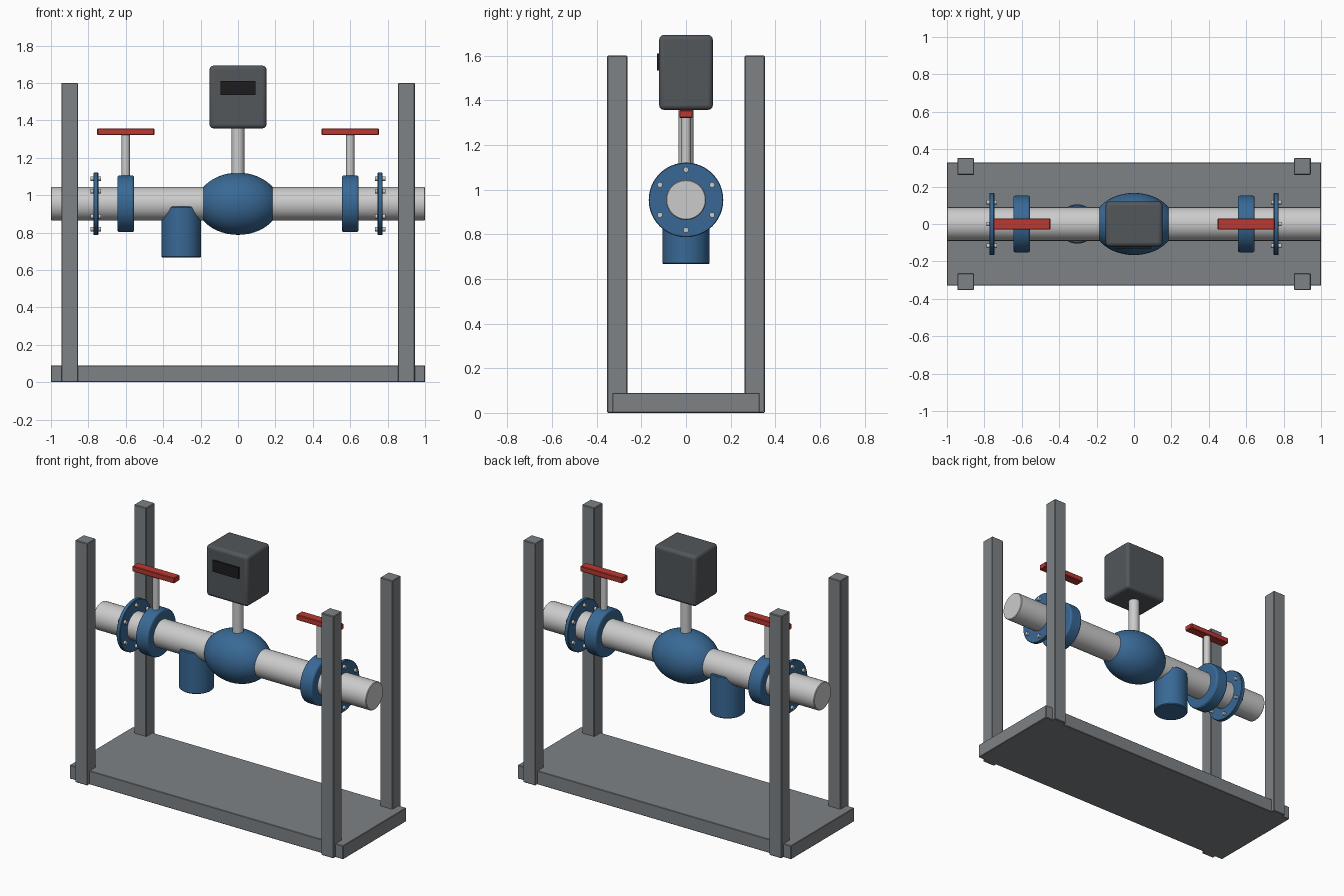
import bpy, math

if "Cube" in bpy.data.objects:
    bpy.data.objects.remove(bpy.data.objects["Cube"])

PIPE_Z = 0.954


def material(name, rgb):
    m = bpy.data.materials.new(name)
    m.diffuse_color = (*rgb, 1)
    m.use_nodes = True
    m.node_tree.nodes["Principled BSDF"].inputs["Base Color"].default_value = m.diffuse_color
    return m


BLUE = material("blue_paint", (0.04, 0.14, 0.30))
RED = material("red_paint", (0.50, 0.04, 0.03))
DARK = material("dark_casing", (0.085, 0.095, 0.105))
BLACK = material("black_glass", (0.012, 0.012, 0.014))
FRAME = material("frame_steel", (0.21, 0.225, 0.24))


def finish(name, mat, bevel=0, segments=1, smooth=True):
    o = bpy.context.object
    o.name = name
    bpy.ops.object.transform_apply(location=False, rotation=True, scale=True)
    if mat:
        o.data.materials.append(mat)
    if smooth:
        bpy.ops.object.shade_smooth_by_angle(angle=math.radians(35))
    if bevel:
        b = o.modifiers.new("edge_bevel", 'BEVEL')
        b.width, b.segments = bevel, segments
        b.limit_method, b.angle_limit = 'ANGLE', math.radians(35)
    return o


def box(name, loc, size, mat=None, bevel=0, segments=1):
    bpy.ops.mesh.primitive_cube_add(size=1, location=loc)
    bpy.context.object.scale = size
    return finish(name, mat, bevel, segments, segments > 1)


def cylinder(name, loc, radius, length, axis='Z', mat=None, bevel=0, segments=1, sides=48):
    rot = (0, math.pi / 2, 0) if axis == 'X' else (0, 0, 0)
    bpy.ops.mesh.primitive_cylinder_add(vertices=sides, radius=radius, depth=length,
                                        location=loc, rotation=rot)
    return finish(name, mat, bevel, segments)


# Skid base and four uprights
box("skid_base", (0, 0, 0.045), (2, 0.66, 0.09), FRAME, 0.003)
for sx in (-1, 1):
    for sy in (-1, 1):
        box("upright_post", (sx * 0.9, sy * 0.308, 0.8), (0.09, 0.09, 1.6), FRAME, 0.004)

# Main pipe run
cylinder("main_pipe", (0, 0, PIPE_Z), 0.09, 2, 'X', None, 0.004)

# Flow meter: bulb body, neck, display head
bpy.ops.mesh.primitive_uv_sphere_add(segments=48, ring_count=24, location=(0, 0, PIPE_Z),
                                     rotation=(0, math.pi / 2, 0))
bpy.context.object.scale = (0.166, 0.166, 0.22)
finish("meter_body", BLUE)
cylinder("meter_neck", (0, 0, 1.22), 0.034, 0.30)
box("meter_head", (0, 0, 1.525), (0.304, 0.24, 0.335), DARK, 0.02, 3)
box("meter_display", (0, -0.12, 1.572), (0.188, 0.02, 0.075), BLACK)

# Strainer pot below the pipe
cylinder("strainer_pot", (-0.303, 0, 0.803), 0.105, 0.274, 'Z', BLUE, 0.005)

# Valve and bolted flange at each end
for s in (-1, 1):
    cylinder("valve_body", (s * 0.6, 0, PIPE_Z), 0.152, 0.09, 'X', BLUE, 0.012, 3)
    cylinder("valve_stem", (s * 0.6, 0, 1.21), 0.022, 0.25, sides=24)
    box("valve_handle", (s * 0.6, 0, 1.339), (0.306, 0.06, 0.036), RED, 0.004)
    cylinder("flange", (s * 0.76, 0, PIPE_Z), 0.167, 0.026, 'X', BLUE, 0.003)
    for i in range(6):
        a = math.radians(30 + 60 * i)
        cylinder("flange_bolt", (s * 0.76, 0.135 * math.cos(a), PIPE_Z + 0.135 * math.sin(a)),
                 0.012, 0.056, 'X', sides=16)
